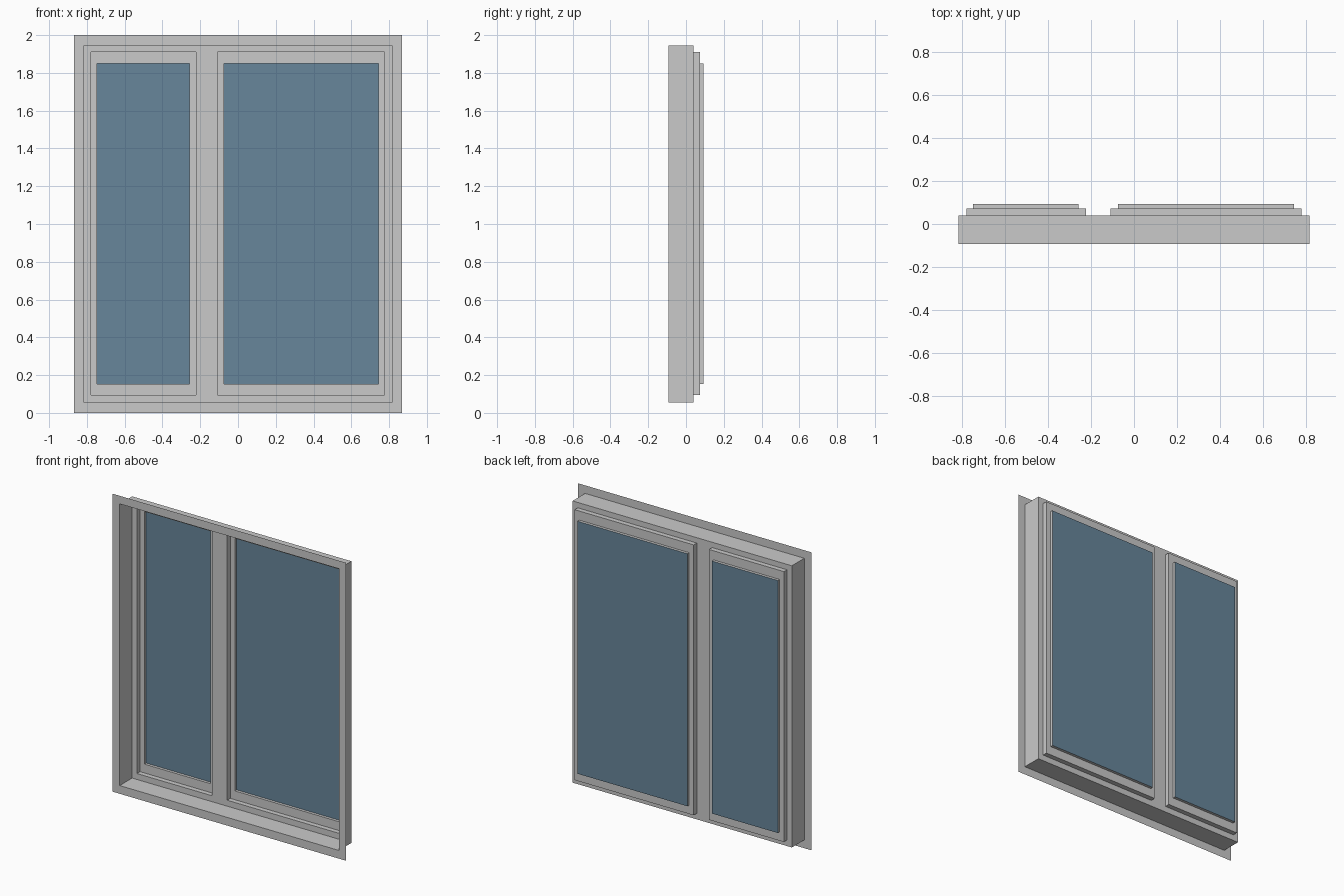
import bpy, bmesh

if "Cube" in bpy.data.objects:
    bpy.data.objects.remove(bpy.data.objects["Cube"])

# Depth levels, front to back
Y_FRONT, Y_FRAME, Y_SASH, Y_GLASS = -0.092, 0.04, 0.073, 0.092


def make_material(name, color):
    mat = bpy.data.materials.new(name)
    mat.diffuse_color = (*color, 1.0)
    mat.use_nodes = True
    mat.node_tree.nodes["Principled BSDF"].inputs["Base Color"].default_value = mat.diffuse_color
    return mat


GREY = make_material("frame grey", (0.59, 0.59, 0.59))
BLUE = make_material("glass blue", (0.136, 0.238, 0.328))


def make_object(name, bm, mat):
    bmesh.ops.remove_doubles(bm, verts=bm.verts[:], dist=1e-5)
    mesh = bpy.data.meshes.new(name)
    bm.to_mesh(mesh)
    bm.free()
    mesh.materials.append(mat)
    obj = bpy.data.objects.new(name, mesh)
    bpy.context.collection.objects.link(obj)
    return obj


def rect_loop(bm, rect, y):
    x0, x1, z0, z1 = rect
    return [bm.verts.new((x, y, z)) for x, z in
            ((x0, z0), (x1, z0), (x1, z1), (x0, z1))]


def stepped_shell(name, levels, mat):
    """Bridge a series of (rectangle, depth) loops into an open shell."""
    bm = bmesh.new()
    loops = [rect_loop(bm, rect, y) for rect, y in levels]
    for a, b in zip(loops, loops[1:]):
        for i in range(4):
            j = (i + 1) % 4
            bm.faces.new((a[i], a[j], b[j], b[i]))
    return make_object(name, bm, mat)


flange = (-0.867, 0.867, 0.0, 2.0)
box = (-0.814, 0.814, 0.055, 1.946)
z_sash = (0.095, 1.91)
z_glass = (0.154, 1.849)
sashes = {
    "narrow": ((-0.778, -0.222), (-0.746, -0.257)),
    "wide": ((-0.108, 0.776), (-0.075, 0.743)),
}

# Front flange and deep outer reveal
stepped_shell("outer_frame", [(flange, Y_FRONT), (box, Y_FRONT), (box, Y_FRAME)], GREY)

# Back frame plate with mullion, leaving the two sash openings
bm = bmesh.new()
openings = [s[0] for s in sashes.values()]
xs = [box[0], *openings[0], *openings[1], box[1]]
zs = [box[2], *z_sash, box[3]]
for i in range(5):
    for k in range(3):
        if k == 1 and i in (1, 3):
            continue
        bm.faces.new(rect_loop(bm, (xs[i], xs[i + 1], zs[k], zs[k + 1]), Y_FRAME))
make_object("mullion_plate", bm, GREY)

# Stepped sashes and glass panes
for name, (x_sash, x_glass) in sashes.items():
    outer, inner = (*x_sash, *z_sash), (*x_glass, *z_glass)
    stepped_shell(name + "_sash", [(outer, Y_FRAME), (outer, Y_SASH),
                                   (inner, Y_SASH), (inner, Y_GLASS)], GREY)
    bm = bmesh.new()
    bm.faces.new(rect_loop(bm, inner, Y_GLASS))
    make_object(name + "_glass", bm, BLUE)
